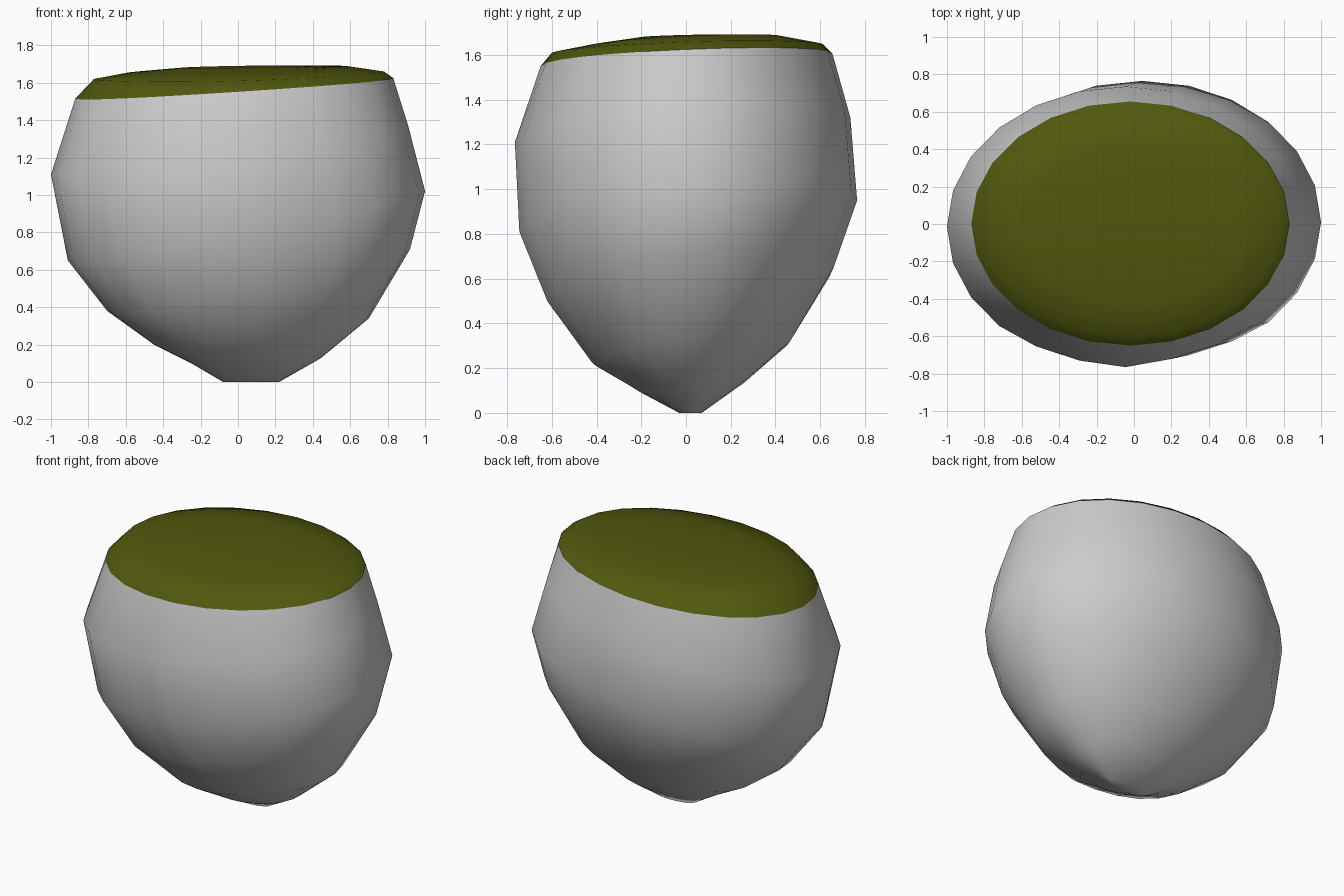
import bpy, bmesh, math

if "Cube" in bpy.data.objects:
    bpy.data.objects.remove(bpy.data.objects["Cube"])

SIDES = 24

# Each ring: (x, z) at left and right, (y, z) at front and back
BODY = [
    ((-.08, 0), (.22, 0), (-.03, 0), (.07, 0)),
    ((-.25, .10), (.44, .125), (-.20, .09), (.26, .135)),
    ((-.45, .20), (.70, .34), (-.42, .225), (.465, .32)),
    ((-.70, .38), (.92, .71), (-.62, .50), (.66, .65)),
    ((-.91, .65), (1.0, 1.02), (-.745, .81), (.765, .95)),
    ((-1.0, 1.11), (.91, 1.37), (-.765, 1.21), (.735, 1.32)),
    ((-.87, 1.515), (.83, 1.625), (-.65, 1.55), (.655, 1.605)),
]
CAP = [
    BODY[-1],
    ((-.77, 1.62), (.78, 1.66), (-.60, 1.61), (.61, 1.65)),
    ((-.60, 1.65), (.60, 1.685), (-.42, 1.645), (.42, 1.685)),
    ((-.30, 1.68), (.30, 1.69), (-.20, 1.68), (.20, 1.69)),
]
# Slight flattening of the front columns, giving a soft crease right of centre
DENT = {16: .985, 17: .987, 19: .975, 20: .975}


def material(name, rgb):
    m = bpy.data.materials.new(name)
    m.diffuse_color = (*rgb, 1)
    m.use_nodes = True
    m.node_tree.nodes["Principled BSDF"].inputs["Base Color"].default_value = m.diffuse_color
    return m


def ring_points(ring, dent):
    """Tilted ellipse through the four compass points of a ring."""
    left, right, front, back = ring
    mid = lambda a, b, t: (a + b) / 2 + (b - a) / 2 * t
    points = []
    for i in range(SIDES):
        c = math.cos(2 * math.pi * i / SIDES)
        s = math.sin(2 * math.pi * i / SIDES)
        z = (c * c * (left[1] + right[1]) + s * s * (front[1] + back[1])
             + c * (right[1] - left[1]) + s * (back[1] - front[1])) / 2
        y = mid(front[0], back[0], s)
        if dent:
            y *= DENT.get(i, 1)
        points.append((mid(left[0], right[0], c), y, z))
    return points


def loft(name, rings, mat, close_bottom=False, close_top=False, dent=False):
    bm = bmesh.new()
    loops = []
    for k, ring in enumerate(rings):
        dented = dent and 2 <= k < len(rings) - 1
        loops.append([bm.verts.new(p) for p in ring_points(ring, dented)])
    for a, b in zip(loops, loops[1:]):
        for i in range(SIDES):
            j = (i + 1) % SIDES
            bm.faces.new((a[i], a[j], b[j], b[i]))
    if close_bottom:
        bm.faces.new(loops[0][::-1])
    if close_top:
        bm.faces.new(loops[-1])
    for f in bm.faces:
        f.smooth = True
    mesh = bpy.data.meshes.new(name)
    bm.to_mesh(mesh)
    bm.free()
    mesh.materials.append(mat)
    obj = bpy.data.objects.new(name, mesh)
    bpy.context.collection.objects.link(obj)
    return obj


# Grey rounded body tapering to an off-centre foot
loft("body", BODY, material("grey", (.6, .6, .6)), close_bottom=True, dent=True)
# Slightly tilted, gently domed olive cap
loft("cap", CAP, material("olive", (.083, .099, .004)), close_top=True)
